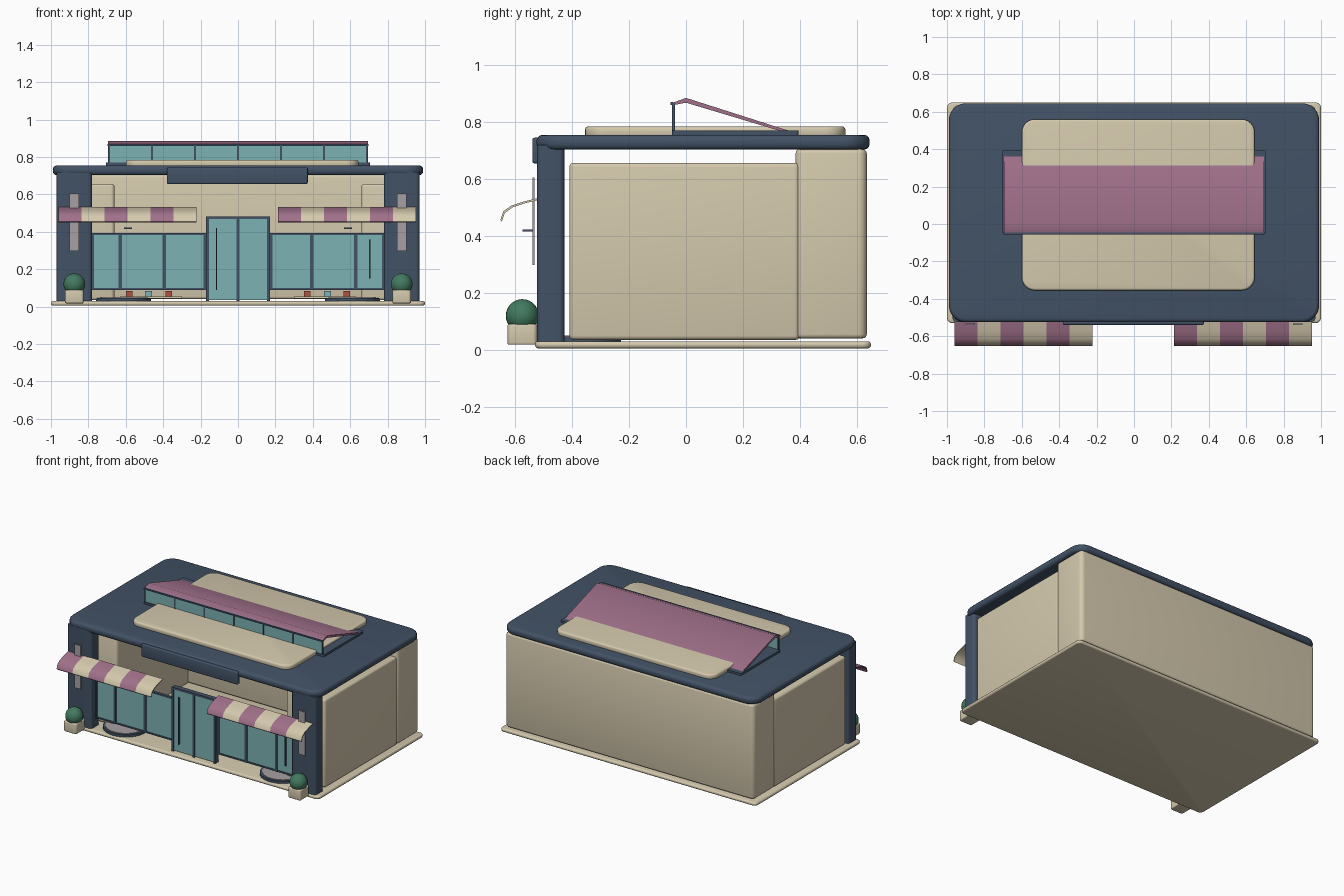
import bpy, bmesh, math

cube = bpy.data.objects.get("Cube")
if cube:
    bpy.data.objects.remove(cube, do_unlink=True)


def material(name, *rgb):
    lin = [((c / 255 + 0.055) / 1.055) ** 2.4 for c in rgb] + [1]
    m = bpy.data.materials.new(name)
    m.use_nodes = True
    m.diffuse_color = lin
    m.node_tree.nodes["Principled BSDF"].inputs["Base Color"].default_value = lin
    return m


BEIGE = material("warm beige", 212, 201, 173)
NAVY = material("slate navy", 66, 82, 102)
TEAL = material("teal glass", 124, 178, 180)
MAUVE = material("mauve", 160, 112, 138)
GREEN = material("leaf green", 66, 122, 96)
GREY = material("pale grey", 168, 160, 164)
RED = material("brick red", 175, 80, 65)


def finish(name, bm, *mats):
    bmesh.ops.recalc_face_normals(bm, faces=bm.faces)
    me = bpy.data.meshes.new(name)
    bm.to_mesh(me)
    bm.free()
    for m in mats:
        me.materials.append(m)
    me.polygons.foreach_set("use_smooth", [True] * len(me.polygons))
    me.set_sharp_from_angle(angle=math.radians(40))
    ob = bpy.data.objects.new(name, me)
    bpy.context.scene.collection.objects.link(ob)
    return ob


def box(name, mat, x, y, z, corner=0, rim=0):
    """Box from (min, max) pairs; corner rounds upright edges, rim the top and bottom."""
    bm = bmesh.new()
    bmesh.ops.create_cube(bm, size=1)
    for v in bm.verts:
        v.co = [r[0] if c < 0 else r[1] for c, r in zip(v.co, (x, y, z))]
    def upright(e):
        return abs(e.verts[0].co.z - e.verts[1].co.z) > 1e-5
    if corner:
        bmesh.ops.bevel(bm, geom=[e for e in bm.edges if upright(e)], offset=corner,
                        segments=6, profile=0.5, affect='EDGES')
    if rim:
        bmesh.ops.bevel(bm, geom=[e for e in bm.edges if not upright(e)], offset=rim,
                        segments=3, profile=0.5, affect='EDGES')
    return finish(name, bm, mat)


def extrude(name, profile, xs, mats):
    """Sweep a closed (y, z) profile along x; mats alternate from slice to slice."""
    bm = bmesh.new()
    rings = [[bm.verts.new((x, y, z)) for y, z in profile] for x in xs]
    n = len(profile)
    for i in range(len(xs) - 1):
        for j in range(n):
            k = (j + 1) % n
            f = bm.faces.new((rings[i][j], rings[i][k], rings[i + 1][k], rings[i + 1][j]))
            f.material_index = i % len(mats)
    bm.faces.new(rings[0])
    bm.faces.new(rings[-1]).material_index = (len(xs) - 2) % len(mats)
    return finish(name, bm, *mats)


def span(centre, width):
    return centre - width / 2, centre + width / 2


# Shell: base, walls, roof
box("base_slab", BEIGE, (-1, 1), (-0.53, 0.65), (0.005, 0.03), 0.03, 0.011)
box("back_wall", BEIGE, (-0.97, 0.97), (0.385, 0.635), (0.04, 0.705), 0.03, 0.015)
box("roof", NAVY, (-0.99, 0.99), (-0.525, 0.645), (0.703, 0.755), 0.09, 0.02)
box("roof_pad", BEIGE, (-0.6, 0.645), (-0.355, 0.56), (0.745, 0.785), 0.07, 0.012)
box("front_sign", NAVY, (-0.38, 0.373), (-0.54, -0.51), (0.655, 0.745), 0.008, 0.008)

# Skylight
box("skylight_frame", NAVY, (-0.705, 0.705), (-0.05, 0.395), (0.75, 0.77), 0.01)
box("skylight_glass", TEAL, (-0.69, 0.69), (-0.045, -0.04), (0.765, 0.865))
for i in range(7):
    box("skylight_mullion", NAVY, span(-0.69 + 0.23 * i, 0.01), (-0.049, -0.038), (0.765, 0.867))
extrude("skylight_canopy",
        [(-0.052, 0.866), (0, 0.885), (0.36, 0.77), (0.34, 0.766), (0, 0.868), (-0.048, 0.859)],
        [-0.695, 0.695], [MAUVE])
box("skylight_edge", NAVY, (-0.698, 0.698), (-0.055, -0.045), (0.86, 0.87))

# Awnings
path = [(-0.52, 0.533), (-0.57, 0.521), (-0.615, 0.506), (-0.642, 0.486), (-0.652, 0.456)]
sheet = path + [(y + 0.005, z - 0.006) for y, z in reversed(path)]
for side, start in (("right", -0.96), ("left", 0.213)):
    extrude(side + "_awning", sheet, [start + 0.123 * i for i in range(7)], [MAUVE, BEIGE])

# Paired parts on both sides
for side, s in (("right", -1), ("left", 1)):
    def mirror(a, b):
        return (a, b) if s > 0 else (-b, -a)

    box(side + "_wall", BEIGE, mirror(0.66, 0.965), (-0.41, 0.4), (0.035, 0.657), 0.02, 0.015)
    box(side + "_pillar", NAVY, mirror(0.78, 0.97), (-0.523, -0.427), (0.03, 0.72), 0.02)
    box(side + "_pillar_plate", GREY, span(0.875 * s, 0.05), (-0.54, -0.532), (0.298, 0.605))
    box(side + "_bracket", NAVY, span(0.588 * s, 0.045), (-0.575, -0.535), (0.415, 0.422))

    # Shop window with frame
    box(side + "_window", TEAL, mirror(0.165, 0.785), (-0.47, -0.46), (0.1, 0.39))
    for z in (0.095, 0.388):
        box(side + "_window_rail", NAVY, mirror(0.165, 0.785), (-0.475, -0.455), span(z, 0.01))
    for x in (0.175, 0.395, 0.63, 0.778):
        box(side + "_window_mullion", NAVY, span(x * s, 0.018), (-0.477, -0.453), (0.09, 0.392))

    # Door leaf
    box(side + "_door", TEAL, mirror(0.008, 0.157), (-0.49, -0.47), (0.035, 0.472))

    # Goods on a low shelf
    box(side + "_shelf", BEIGE, mirror(0.3, 0.63), (-0.34, -0.24), (0.045, 0.055))
    for x, mat in ((0.37, RED), (0.478, TEAL), (0.582, RED)):
        box(side + "_goods", mat, span(x * s, 0.036), (-0.31, -0.27), (0.055, 0.085))

    # Round entrance mat with raised rim
    for part, mat, r, top in (("mat_rim", NAVY, 0.147, 0.046), ("mat_top", GREY, 0.132, 0.05)):
        bm = bmesh.new()
        bmesh.ops.create_cone(bm, cap_ends=True, segments=40, radius1=r, radius2=r, depth=top - 0.028)
        bmesh.ops.translate(bm, verts=bm.verts, vec=(0.612 * s, -0.375, (top + 0.028) / 2))
        finish(side + "_" + part, bm, mat)

    # Potted bush
    px = 0.875 * s
    box(side + "_planter", BEIGE, span(px, 0.1), (-0.627, -0.523), (0.018, 0.09), 0.015, 0.006)
    bm = bmesh.new()
    bmesh.ops.create_uvsphere(bm, u_segments=24, v_segments=14, radius=0.058)
    bmesh.ops.translate(bm, verts=bm.verts, vec=(px, -0.575, 0.12))
    finish(side + "_bush", bm, GREEN)

# Door frame and handles
for x in (-0.163, 0, 0.163):
    box("door_post", NAVY, span(x, 0.014), (-0.497, -0.462), (0.03, 0.48))
box("door_head", NAVY, (-0.17, 0.17), (-0.497, -0.462), (0.468, 0.482))
box("door_handle", NAVY, span(-0.115, 0.007), (-0.502, -0.49), (0.09, 0.42))
box("window_handle", NAVY, span(0.705, 0.007), (-0.482, -0.47), (0.15, 0.36))
